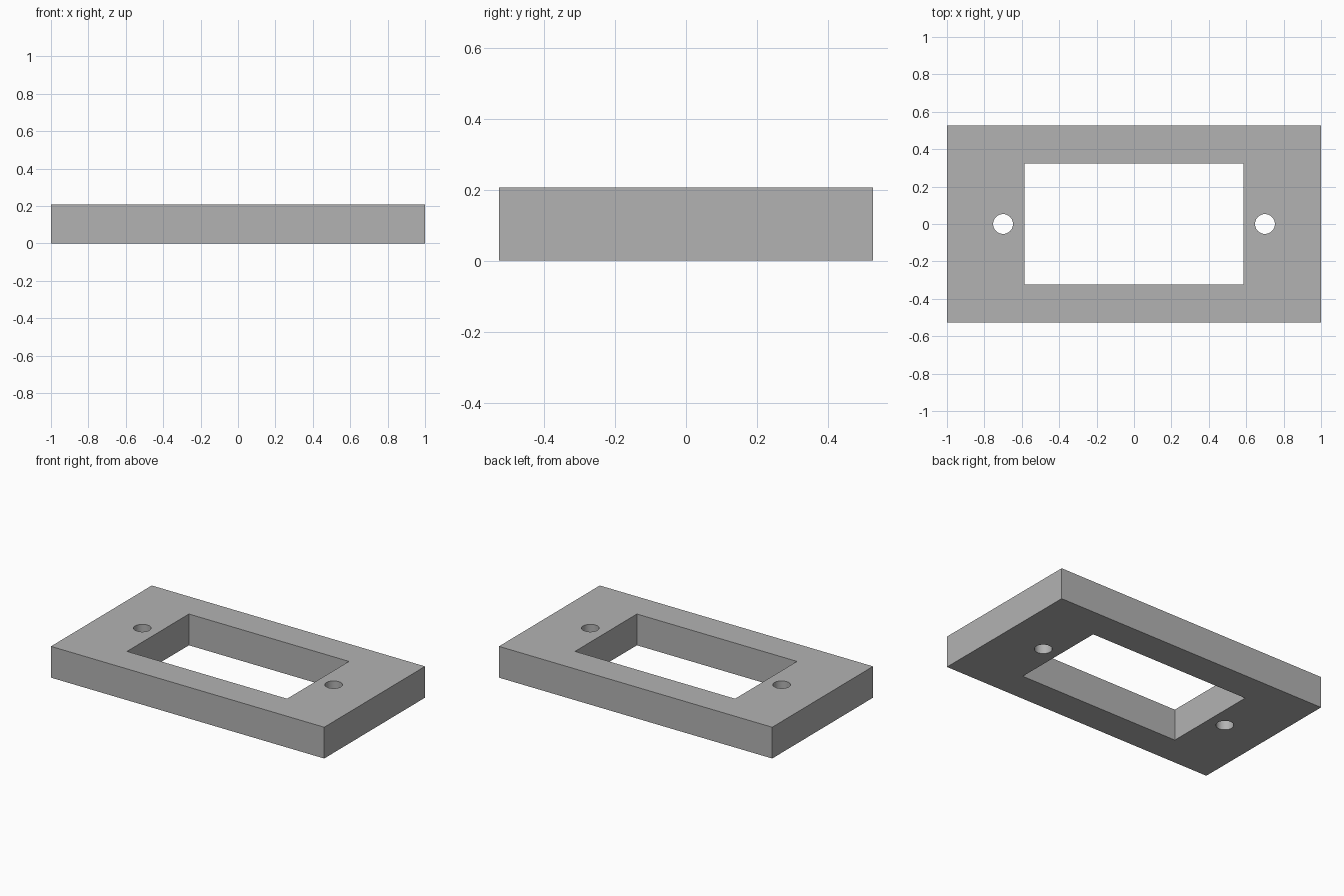
import bpy
import math

cube = bpy.data.objects.get("Cube")
if cube:
    bpy.data.objects.remove(cube, do_unlink=True)

LENGTH, WIDTH, HEIGHT = 2.0, 1.054, 0.207
WINDOW_X, WINDOW_Y = 1.172, 0.647
HOLE_X, HOLE_RADIUS = 0.7, 0.053

grey = bpy.data.materials.new("plain grey")
grey.use_nodes = True
colour = (0.45, 0.45, 0.45, 1.0)
grey.diffuse_color = colour
grey.node_tree.nodes["Principled BSDF"].inputs["Base Color"].default_value = colour


def block(name, x, y, z):
    bpy.ops.mesh.primitive_cube_add(size=1, location=(0, 0, HEIGHT / 2))
    obj = bpy.context.object
    obj.name = name
    obj.scale = (x, y, z)
    bpy.ops.object.transform_apply(location=True, rotation=False, scale=True)
    return obj


def cut(target, cutter):
    """Subtract the cutter from the target, then discard it."""
    cutter.hide_render = True
    mod = target.modifiers.new(cutter.name, "BOOLEAN")
    mod.operation = "DIFFERENCE"
    mod.solver = "EXACT"
    mod.object = cutter
    bpy.ops.object.select_all(action="DESELECT")
    bpy.context.view_layer.objects.active = target
    target.select_set(True)
    bpy.ops.object.modifier_apply(modifier=mod.name)
    bpy.data.objects.remove(cutter, do_unlink=True)


# Rectangular frame plate
plate = block("frame_plate", LENGTH, WIDTH, HEIGHT)
plate.data.materials.append(grey)

# Central window
cut(plate, block("window_cutter", WINDOW_X, WINDOW_Y, HEIGHT * 2))

# Screw holes on either side of the window
for side in (-1, 1):
    bpy.ops.mesh.primitive_cylinder_add(
        vertices=48, radius=HOLE_RADIUS, depth=HEIGHT * 2,
        location=(side * HOLE_X, 0, HEIGHT / 2))
    bpy.context.object.name = "screw_hole_cutter"
    cut(plate, bpy.context.object)

# Round hole walls, crisp edges elsewhere
bpy.ops.object.shade_smooth_by_angle(angle=math.radians(30))
